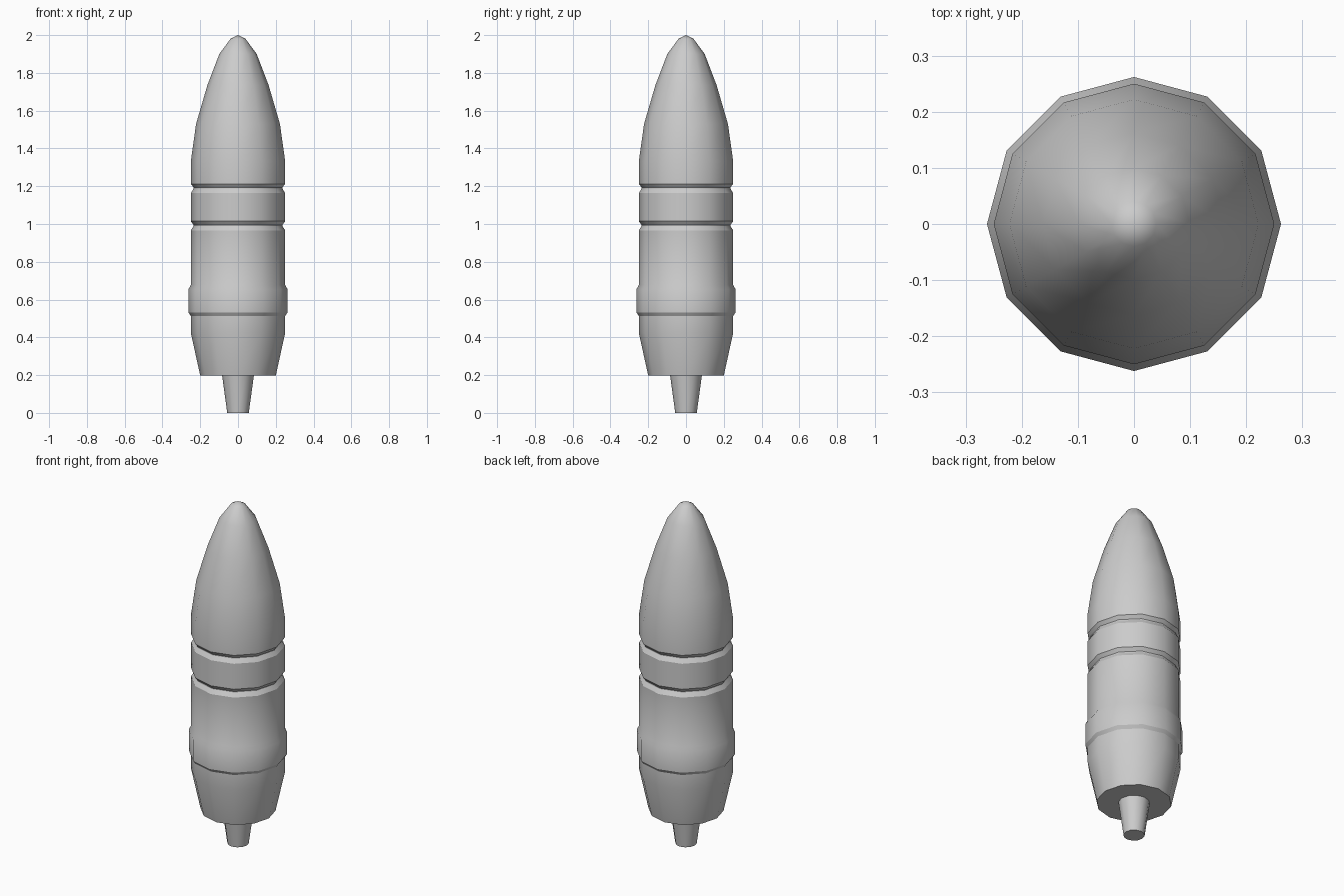
import bpy, bmesh, math

if "Cube" in bpy.data.objects:
    bpy.data.objects.remove(bpy.data.objects["Cube"])

SIDES = 12

def lathe(name, profile, sides=SIDES):
    """Revolve (radius, z) points around z; radius 0 gives a tip, other ends are capped."""
    bm = bmesh.new()
    rings = []
    for r, z in profile:
        if r == 0:
            rings.append([bm.verts.new((0, 0, z))] * sides)
        else:
            rings.append([bm.verts.new((r * math.cos(2 * math.pi * i / sides),
                                        r * math.sin(2 * math.pi * i / sides), z))
                          for i in range(sides)])
    for a, b in zip(rings, rings[1:]):
        for i in range(sides):
            j = (i + 1) % sides
            quad = list(dict.fromkeys((a[i], a[j], b[j], b[i])))
            bm.faces.new(quad)
    for ring, r in ((rings[0], profile[0][0]), (rings[-1], profile[-1][0])):
        if r > 0:
            bm.faces.new(ring)
    bmesh.ops.recalc_face_normals(bm, faces=bm.faces[:])
    mesh = bpy.data.meshes.new(name)
    bm.to_mesh(mesh)
    bm.free()
    obj = bpy.data.objects.new(name, mesh)
    bpy.context.collection.objects.link(obj)
    bpy.ops.object.select_all(action='DESELECT')
    obj.select_set(True)
    bpy.context.view_layer.objects.active = obj
    bpy.ops.object.shade_smooth_by_angle(angle=math.radians(31))
    return obj

R = 0.25         # body radius
GROOVE = 0.235   # groove floor radius

# Tapered tail, raised driving band, two V grooves and ogive nose
shell = [(0.20, 0.197), (R, 0.425),
         (R, 0.513), (0.262, 0.532), (0.262, 0.655), (R, 0.677)]
for z in (0.99, 1.188):
    shell += [(R, z - 0.024), (GROOVE, z - 0.001), (GROOVE, z + 0.005), (R, z + 0.025)]
shell += [(R, 1.33), (0.222, 1.53), (0.162, 1.735),
          (0.099, 1.90), (0.04, 1.98), (0, 2.0)]
lathe("shell_body", shell)

# Tapered pin under the base
lathe("tail_pin", [(0.057, 0), (0.084, 0.197)])
